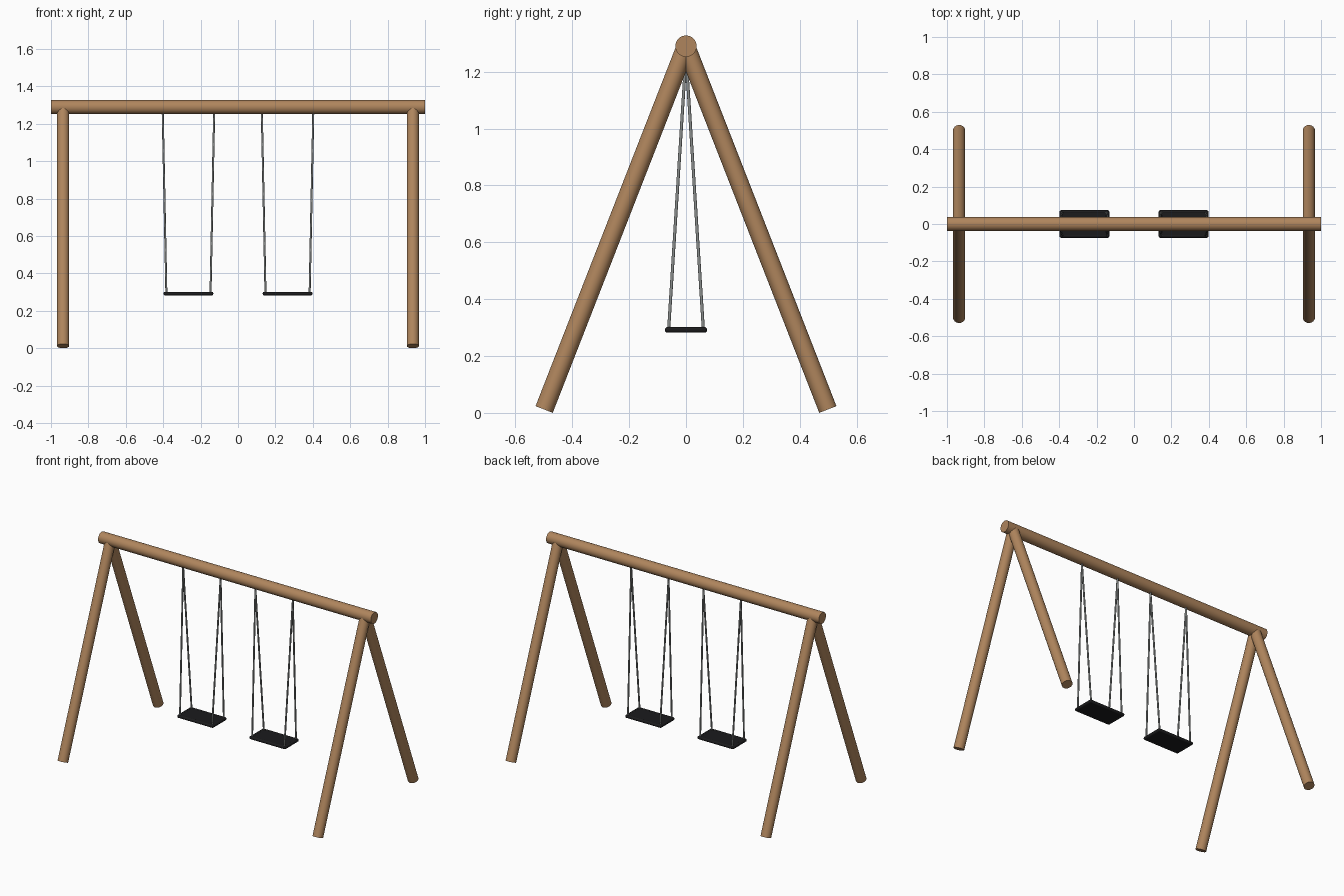
import bpy, math
from mathutils import Vector

if "Cube" in bpy.data.objects:
    bpy.data.objects.remove(bpy.data.objects["Cube"])


def material(name, rgb):
    m = bpy.data.materials.new(name)
    m.diffuse_color = (*rgb, 1)
    m.use_nodes = True
    m.node_tree.nodes["Principled BSDF"].inputs["Base Color"].default_value = m.diffuse_color
    return m


WOOD = material("brown wood", (0.43, 0.235, 0.109))
STEEL = material("grey steel", (0.26, 0.275, 0.27))
RUBBER = material("black rubber", (0.011, 0.011, 0.012))


def rod(name, a, b, radius, sides, mat):
    """Round bar between two points."""
    a, b = Vector(a), Vector(b)
    d = b - a
    bpy.ops.mesh.primitive_cylinder_add(vertices=sides, radius=radius, depth=d.length,
                                        location=(a + b) / 2)
    o = bpy.context.object
    o.rotation_euler = d.to_track_quat('Z', 'Y').to_euler()
    o.name = name
    o.data.materials.append(mat)
    bpy.ops.object.shade_smooth_by_angle(angle=math.radians(40))
    return o


def rounded_box(name, loc, size, bevel, mat):
    """Box with softened edges."""
    bpy.ops.mesh.primitive_cube_add(size=1, location=loc)
    o = bpy.context.object
    o.name = name
    o.scale = size
    bpy.ops.object.transform_apply(location=False, rotation=False, scale=True)
    o.data.materials.append(mat)
    mod = o.modifiers.new("rounded edges", 'BEVEL')
    mod.width, mod.segments = bevel, 4
    bpy.ops.object.shade_smooth_by_angle(angle=math.radians(40))


BEAM_Z = 1.29
SEAT_Z = 0.292

# top beam
rod("top_beam", (-1, 0, BEAM_Z), (1, 0, BEAM_Z), 0.0375, 48, WOOD)

# splayed legs meeting inside the beam
for sx, side in ((-1, "left"), (1, "right")):
    for sy, end in ((-1, "front"), (1, "back")):
        rod(f"{end}_{side}_leg", (sx * 0.935, sy * 0.499, 0.012),
            (sx * 0.935, 0, BEAM_Z), 0.0325, 48, WOOD)

# two swings, each a seat with a rounded rim on four chains
for cx, side in ((-0.265, "left"), (0.265, "right")):
    rounded_box(f"{side}_seat", (cx, 0, SEAT_Z), (0.25, 0.13, 0.016), 0.002, RUBBER)
    for s in (-1, 1):
        rounded_box(f"{side}_seat_long_rim", (cx, s * 0.064, SEAT_Z),
                    (0.266, 0.02, 0.02), 0.009, RUBBER)
        rounded_box(f"{side}_seat_end_rim", (cx + s * 0.123, 0, SEAT_Z),
                    (0.02, 0.148, 0.02), 0.009, RUBBER)
    for sx in (-1, 1):
        for sy in (-1, 1):
            rod(f"{side}_seat_chain", (cx + sx * 0.118, sy * 0.061, 0.294),
                (cx + sx * 0.1375, 0, 1.26), 0.0055, 12, STEEL)
